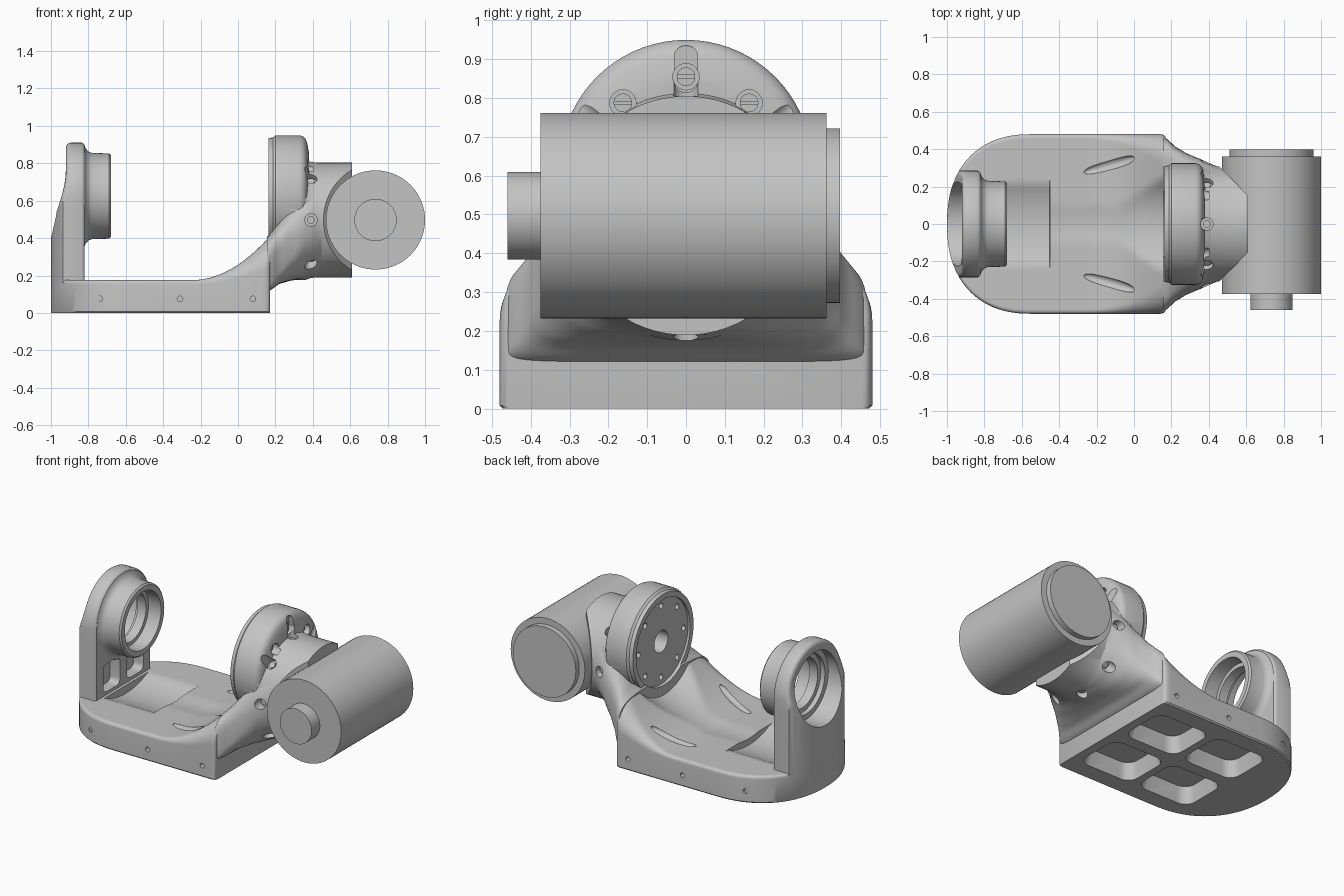
import bpy, bmesh, math
from mathutils import Vector, Matrix

cube = bpy.data.objects.get("Cube")
if cube:
    bpy.data.objects.remove(cube, do_unlink=True)

grey = bpy.data.materials.new("machined grey")
grey.use_nodes = True
grey.diffuse_color = (0.55, 0.55, 0.55, 1)
grey.node_tree.nodes["Principled BSDF"].inputs["Base Color"].default_value = (0.55, 0.55, 0.55, 1)

AXIS_Z = 0.625    # height of the pivot axis
MOTOR_Z = 0.497   # height of the motor and hub axis


def make(name, bm):
    bmesh.ops.recalc_face_normals(bm, faces=bm.faces)
    mesh = bpy.data.meshes.new(name)
    bm.to_mesh(mesh)
    bm.free()
    mesh.materials.append(grey)
    ob = bpy.data.objects.new(name, mesh)
    bpy.context.collection.objects.link(ob)
    return ob


def loft(name, rings, closed=False):
    """Skin a list of equal rings of points; cap the ends unless closed."""
    bm = bmesh.new()
    vs = [[bm.verts.new(p) for p in ring] for ring in rings]
    pairs = list(zip(vs, vs[1:])) + ([(vs[-1], vs[0])] if closed else [])
    for a, b in pairs:
        for i in range(len(a)):
            j = (i + 1) % len(a)
            bm.faces.new((a[i], a[j], b[j], b[i]))
    if not closed:
        bm.faces.new(vs[0])
        bm.faces.new(vs[-1])
    return make(name, bm)


def revolve(name, profile, zc, closed=False, n=72):
    """Turn (x, radius) points around an axis along x at height zc."""
    turns = [2 * math.pi * i / n for i in range(n)]
    return loft(name, [[(x, r * math.cos(t), zc + r * math.sin(t)) for t in turns]
                       for x, r in profile], closed)


def prism(name, pts, axis, lo, hi):
    place = {"x": lambda p, d: (d, p[0], p[1]), "z": lambda p, d: (p[0], p[1], d)}[axis]
    return loft(name, [[place(p, d) for p in pts] for d in (lo, hi)])


def cyl(name, a, b, r, n=24):
    a, b = Vector(a), Vector(b)
    bm = bmesh.new()
    m = Matrix.Translation((a + b) / 2) @ (b - a).to_track_quat("Z", "Y").to_matrix().to_4x4()
    bmesh.ops.create_cone(bm, cap_ends=True, segments=n, radius1=r, radius2=r,
                          depth=(b - a).length, matrix=m)
    return make(name, bm)


def rounded(cx, cy, w, h, r, n=6):
    pts = []
    for k, (sx, sy) in enumerate([(1, 1), (-1, 1), (-1, -1), (1, -1)]):
        for i in range(n + 1):
            t = math.pi / 2 * (k + i / n)
            pts.append((cx + sx * (w / 2 - r) + r * math.cos(t),
                        cy + sy * (h / 2 - r) + r * math.sin(t)))
    return pts


def combine(ob, tools, op="DIFFERENCE"):
    for tool in tools:
        mod = ob.modifiers.new("combine", "BOOLEAN")
        mod.operation, mod.solver, mod.object = op, "EXACT", tool
    dg = bpy.context.evaluated_depsgraph_get()
    mesh = bpy.data.meshes.new_from_object(ob.evaluated_get(dg))
    ob.modifiers.clear()
    ob.data = mesh
    for tool in tools:
        bpy.data.objects.remove(tool, do_unlink=True)


# Base: lofted along x, rising to the right, hollowed around the pivot axis
def half_width(x):
    if x > 0.14:
        return 0.46 + 0.02 * math.sqrt(max(0, 1 - ((x - 0.14) / 0.03) ** 2))
    if x > -0.55:
        return 0.48
    return max(0.02, 0.48 * max(0, 1 - ((-0.55 - x) / 0.45) ** 2.3) ** (1 / 2.3))


def clearance(x):
    if x < -0.8:
        return 0
    d = max(0, x + 0.2)
    return 0.5 if x < -0.45 else 0.46 - 0.28 * d - 0.19 * d * d


def base_section(x, n=56):
    w = half_width(x)
    s = max(0, (x + 0.25) / 0.42) ** 2
    h, r = 0.175 + 0.235 * s, min(w, 0.02 + 0.15 * s)
    ring = [(x, -w + 0.008, 0), (x, -w, 0.008)]
    for i in range(n + 1):
        y = w * math.sin(math.pi * (i / n - 0.5))
        d = w - abs(y)
        z = h if d >= r else h - r + math.sqrt(max(0, r * r - (r - d) ** 2))
        c = clearance(x)
        if abs(y) < c:
            z = min(z, AXIS_Z - math.sqrt(c * c - y * y))
        ring.append((x, y, z))
    return ring + [(x, w, 0.008), (x, w - 0.008, 0)]


left_xs = [-0.55 - 0.45 * math.cos(math.pi / 2 * i / 20) for i in range(21)]
xs = left_xs + [-0.801, -0.799, -0.451, -0.449, 0.155, 0.163, 0.167, 0.17]
xs += [-0.4 + 0.54 * i / 28 for i in range(29)]
base = loft("base", [base_section(x) for x in sorted(xs)])
cuts = []
for x in (-0.08, -0.51):
    for y in (-0.2, 0.2):
        cuts.append(loft("pocket", [[(px, py, z) for px, py in rounded(x, y, 0.39 - k, 0.33 - k, 0.07)]
                                    for z, k in ((-0.02, 0), (0.1, 0.05))]))
for side in (-1, 1):
    for x in (-0.74, -0.31, 0.08):
        cuts.append(cyl("side_hole", (x, side * 0.44, 0.075), (x, side * 0.6, 0.075), 0.015, 16))
    # shallow scoop in the rising floor
    bm = bmesh.new()
    bmesh.ops.create_uvsphere(bm, u_segments=32, v_segments=16, radius=1,
                              matrix=Matrix.Translation((-0.13, side * 0.315, 0.212))
                              @ Matrix.Rotation(side * 0.28, 4, "Z") @ Matrix.Rotation(-0.28, 4, "Y")
                              @ Matrix.Diagonal((0.15, 0.03, 0.03, 1)))
    cuts.append(make("scoop", bm))
combine(base, cuts)


# Upright: round-topped plate with softened edges, leaning in towards the top
def outer_x(z):
    u = max(0, min(1, (z - 0.38) / 0.38))
    return -1 + 0.08 * u * u * (3 - 2 * u)


def arch(inset):
    r = 0.285 - inset
    rise = [0.06 + inset + (AXIS_Z - 0.06 - inset) * i / 16 for i in range(16)]
    top = [(r * math.cos(math.pi * i / 40), AXIS_Z + r * math.sin(math.pi * i / 40)) for i in range(41)]
    return [(r, z) for z in rise] + top + [(-r, z) for z in reversed(rise)]


rings = [[(-0.82, y, z) for y, z in arch(0.012)], [(-0.828, y, z) for y, z in arch(0.003)],
         [(-0.835, y, z) for y, z in arch(0)]]
for i in range(5):
    t = math.pi / 2 * i / 4
    rings.append([(outer_x(z) + 0.025 * (1 - math.sin(t)), y, z) for y, z in arch(0.025 * (1 - math.cos(t)))])
for f in (0.85, 0.7, 0.55, 0.4, 0.25, 0.1, 0.02):
    shrunk = [(y * f, 0.45 + (z - 0.45) * f) for y, z in arch(0.025)]
    rings.append([(outer_x(z), y, z) for y, z in shrunk])
upright = loft("upright", rings)
plan = [(x, -half_width(x)) for x in left_xs] + [(x, half_width(x)) for x in reversed(left_xs)]
combine(upright, [prism("plan_cut", plan, "z", -1, 2)], "INTERSECT")
cuts = [prism("window", rounded(y, 0.285, 0.17, 0.18, 0.035), "x", -0.89, -0.7) for y in (-0.12, 0.12)]
combine(upright, cuts + [revolve("bore", [(-1.2, 0.225), (-0.86, 0.225), (-0.86, 0.2), (-0.7, 0.2)], AXIS_Z)])

# Bearing ring on the inner face of the upright
ring = [(-0.86, 0.226), (-0.83, 0.275), (-0.82, 0.27), (-0.815, 0.255), (-0.8, 0.238), (-0.78, 0.23),
        (-0.69, 0.228), (-0.68, 0.218), (-0.68, 0.185), (-0.77, 0.185), (-0.77, 0.16),
        (-0.83, 0.16), (-0.83, 0.19), (-0.86, 0.19)]
revolve("bearing_ring", ring, AXIS_Z, closed=True)

# Housing: flared neck, round flange and hub joined together
# neck keys: x, half width, bottom, top, squareness, height of the widest line
neck_keys = [(0.155, 0.468, 0.115, 0.408, 5, 0.165), (0.18, 0.452, 0.125, 0.435, 4.5, 0.19),
             (0.22, 0.415, 0.155, 0.5, 3.6, 0.25), (0.28, 0.378, 0.172, 0.6, 2.8, 0.34),
             (0.36, 0.345, 0.185, 0.72, 2.2, 0.44), (0.45, 0.305, 0.192, 0.8, 2, 0.497)]


def neck_ring(x, a, lo, hi, n, mid):
    ring = []
    for i in range(64):
        c, s = math.cos(math.pi * i / 32), math.sin(math.pi * i / 32)
        e = 2 / (n if s > 0 else 2 * n - 2)
        z = mid + (hi - mid) * abs(s) ** e if s > 0 else mid - (mid - lo) * abs(s) ** e
        ring.append((x, math.copysign(a * abs(c) ** e, c), z))
    return ring


keys = []
for p, q in zip(neck_keys, neck_keys[1:]):
    keys += [[u + (v - u) * k / 3 for u, v in zip(p, q)] for k in range(3)]
housing = loft("housing", [neck_ring(*k) for k in keys + [neck_keys[-1]]])
flange = revolve("flange", [(0.163, 0.31), (0.187, 0.313), (0.2, 0.325), (0.33, 0.325), (0.348, 0.319),
                            (0.362, 0.305), (0.37, 0.285), (0.38, 0.23)], AXIS_Z)
hub = revolve("hub", [(0.3, 0.32), (0.36, 0.322), (0.39, 0.312), (0.42, 0.308), (0.61, 0.308)], MOTOR_Z)
combine(hub, [prism("wedge", [(0.44, s * 0.325), (0.63, s * 0.13), (0.7, s * 0.4), (0.44, s * 0.4)], "z", 0, 1)
              for s in (-1, 1)])
combine(housing, [flange, hub], "UNION")

# Flange dish, bolt holes and radial screw holes
cuts = [revolve("dish", [(0.1, 0.275), (0.178, 0.275)], AXIS_Z),
        cyl("centre_hole", (0.1, 0, AXIS_Z), (0.28, 0, AXIS_Z), 0.07, 32),
        prism("top_slot", rounded(0, 0.875, 0.06, 0.12, 0.028), "x", 0.345, 0.42)]
for k in range(8):
    t = math.pi / 4 * k
    c, s = math.cos(t), math.sin(t)
    y, z = 0.23 * c, AXIS_Z + 0.23 * s
    cuts.append(cyl("dish_hole", (0.1, y, z), (0.22, y, z), 0.018, 16))
    if 0 < k < 4:
        cuts.append(cyl("bolt_hole", (0.325, y, z), (0.4, y, z), 0.034))
        bolt = cyl("bolt_%d" % k, (0.31, y, z), (0.35, y, z), 0.024)
        combine(bolt, [prism("slot", rounded(y, z, 0.06, 0.008, 0.003, 2), "x", 0.342, 0.4)])
    cuts.append(cyl("radial_hole", (0.39, 0.28 * c, MOTOR_Z + 0.28 * s),
                    (0.39, 0.42 * c, MOTOR_Z + 0.42 * s), 0.033))
    cyl("set_screw_%d" % k, (0.39, 0.27 * c, MOTOR_Z + 0.27 * s),
        (0.39, 0.295 * c, MOTOR_Z + 0.295 * s), 0.02)
combine(housing, cuts)

# Motor: barrel, rear cap and front stub along y
for name, y0, y1, r in (("motor_barrel", -0.375, 0.362, 0.265), ("motor_rear_cap", 0.35, 0.397, 0.225),
                        ("motor_stub", -0.46, -0.37, 0.113)):
    cyl(name, (0.735, y0, MOTOR_Z), (0.735, y1, MOTOR_Z), r, 72)

# Smooth shading with crisp edges
for ob in bpy.context.collection.objects:
    if ob.type == "MESH" and ob.data.materials and ob.data.materials[0] == grey:
        bpy.ops.object.select_all(action="DESELECT")
        ob.select_set(True)
        bpy.context.view_layer.objects.active = ob
        bpy.ops.object.shade_smooth_by_angle(angle=math.radians(32))
